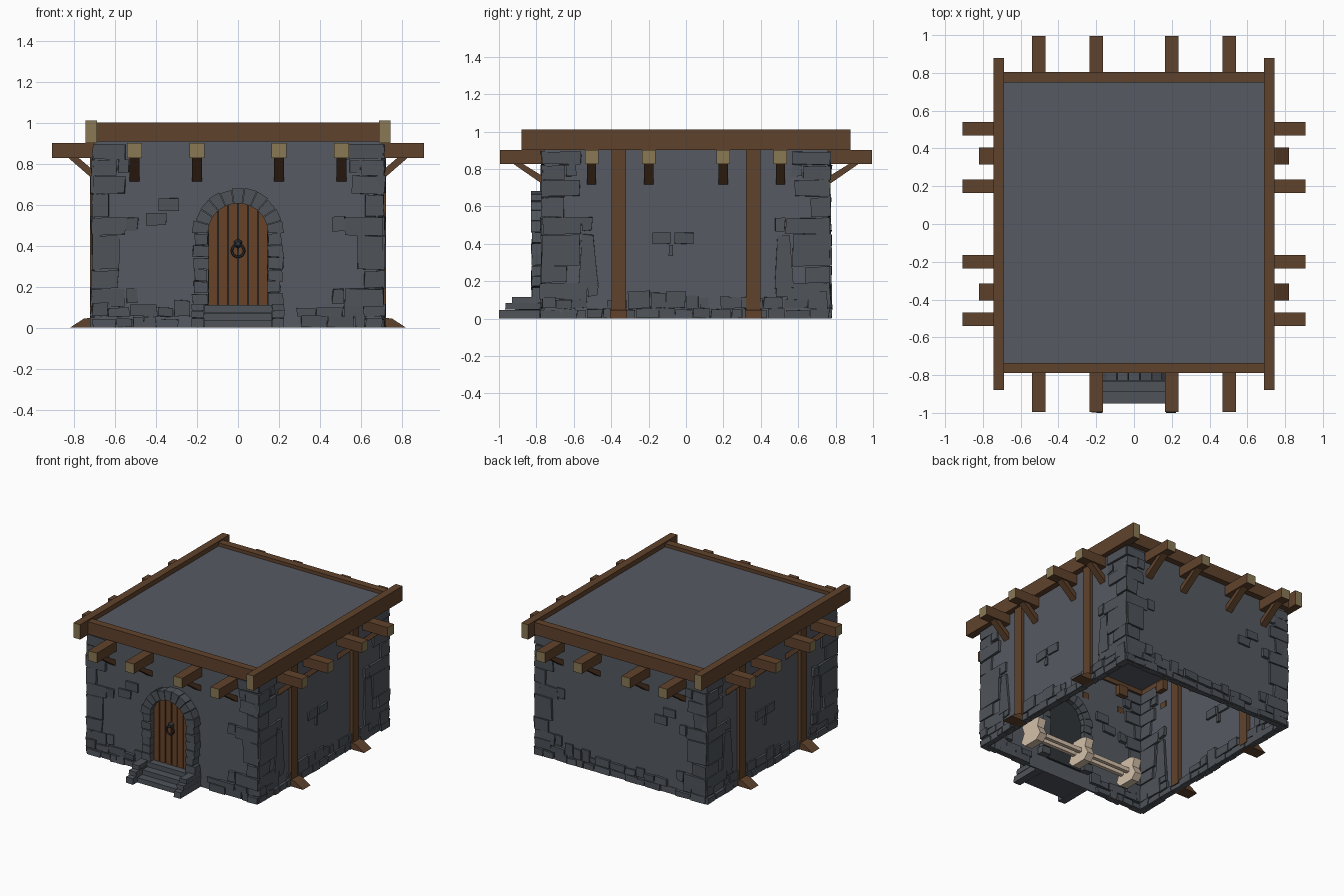
import bpy, bmesh, math, random
from mathutils import Matrix, Vector

random.seed(7)
cube = bpy.data.objects.get("Cube")
if cube:
    bpy.data.objects.remove(cube, do_unlink=True)


def material(name, r, g, b):
    m = bpy.data.materials.new(name)
    m.use_nodes = True
    m.diffuse_color = (r, g, b, 1)
    m.node_tree.nodes["Principled BSDF"].inputs["Base Color"].default_value = (r, g, b, 1)
    return m


WALL = material("slate wall", .092, .101, .121)
STONE = material("grey stone", .078, .088, .102)
WOOD = material("brown timber", .117, .055, .025)
CUT = material("cut timber end", .25, .19, .09)
DOOR = material("door wood", .14, .056, .022)
IRON = material("dark iron", .03, .035, .04)
PALE = material("pale wood", .66, .53, .40)


def finish(name, bm, mats, smooth=False):
    bmesh.ops.recalc_face_normals(bm, faces=bm.faces)
    me = bpy.data.meshes.new(name)
    bm.to_mesh(me)
    bm.free()
    for m in mats:
        me.materials.append(m)
    ob = bpy.data.objects.new(name, me)
    bpy.context.collection.objects.link(ob)
    if smooth:
        for p in me.polygons:
            p.use_smooth = True
    return ob


def add_box(bm, lo, hi, rot=None, jitter=0, taper=1):
    """Box from corner to corner, optionally roughened, tapered and turned about z."""
    lo, hi = Vector(lo), Vector(hi)
    mid, size = (lo + hi) / 2, hi - lo
    verts = bmesh.ops.create_cube(bm, size=1)["verts"]
    for v in verts:
        k = taper if v.co.z > 0 else 1
        p = Vector((v.co.x * size.x * k, v.co.y * size.y, v.co.z * size.z)) + mid
        p += Vector([random.uniform(-jitter, jitter) for _ in range(3)])
        p.z = max(p.z, 0)
        v.co = rot @ p if rot else p
    return verts


def add_prism(bm, points, place, depth):
    """Extrude a flat profile; place maps (a, b, offset) to a position."""
    near = [bm.verts.new(place(a, b, 0)) for a, b in points]
    far = [bm.verts.new(place(a, b, depth)) for a, b in points]
    bm.faces.new(near)
    bm.faces.new(far[::-1])
    for i in range(len(points)):
        j = (i + 1) % len(points)
        bm.faces.new((near[i], near[j], far[j], far[i]))


def box(name, lo, hi, mat):
    bm = bmesh.new()
    add_box(bm, lo, hi)
    return finish(name, bm, [mat])


# Each side: turn about z, wall distance, half width of the wall
SIDES = {"front": (0, .76, .70), "right": (90, .70, .76),
         "back": (180, .76, .70), "left": (270, .70, .76)}
# Quoin rows: bottom, top, reach along the wall
ROWS = [(.10, .19, .17), (.19, .28, .11), (.28, .45, .14), (.45, .54, .17),
        (.54, .65, .09), (.65, .74, .14), (.74, .82, .10), (.82, .895, .16)]

for side, (deg, dist, half) in SIDES.items():
    rot = Matrix.Rotation(math.radians(deg), 3, 'Z')
    along_x = side in ("front", "back")

    # Wall slab
    bm = bmesh.new()
    add_box(bm, (-half, -dist, 0), (half, -dist + .012, .95), rot)
    finish(side + "_wall", bm, [WALL])

    # Corner stones
    bm = bmesh.new()
    for s in (-1, 1):
        for i, (z0, z1, reach) in enumerate(ROWS):
            reach *= 1 if along_x else 1.3
            reach += random.uniform(-.02, .02)
            out = dist + random.uniform(.008, .018)
            inner, outer = half + .008 - reach, half + .008
            a, b = sorted((s * inner, s * outer))
            add_box(bm, (a, -out, z0 + .003), (b, -dist + .03, z1 - .003), rot, .005)
            if i % 3 == 0:
                a, b = sorted((s * (inner - .06), s * (inner - .005)))
                add_box(bm, (a, -out, z0 + .02), (b, -dist + .03, z1), rot, .006)
        if not along_x:
            a, b = sorted((s * .47, s * .58))
            add_box(bm, (a, -dist - .012, .16), (b, -dist + .03, .45), rot, .006, .6)
    finish(side + "_corner_stones", bm, [STONE])

    # Footing stones in two rough courses
    bm = bmesh.new()
    for base, low, high, chance in ((0, .04, .06, 1), (.055, .09, .15, .85)):
        x = -half - .01
        while x < half:
            w = min(random.uniform(.05, .14), half + .01 - x)
            clear = side != "front" or x + w < -.22 or x > .22
            if clear and w > .02 and random.random() < chance:
                add_box(bm, (x, -dist - random.uniform(.006, .02), base),
                        (x + w - .005, -dist + .035, random.uniform(low, high)), rot, .004)
            x += w
    finish(side + "_footing_stones", bm, [STONE])

    # Loose bricks showing through the wall
    spots = {"front": [(-.34, .60), (-.40, .53)], "back": [(.40, .60), (.33, .53)]}
    bm = bmesh.new()
    for x, z in spots.get(side, [(-.13, .43), (-.01, .43), (-.08, .365)]):
        w = .05 if along_x or z > .4 else .012
        add_box(bm, (x - w, -dist - .012, z - .03), (x + w, -dist + .03, z + .03), rot, .003)
    finish(side + "_loose_bricks", bm, [STONE])

    # Rafter stubs with pale cut ends
    bm = bmesh.new()
    tip = .995 if along_x else .908
    for x in (-.505, -.2, .2, .505):
        add_box(bm, (x - .036, -tip, .827), (x + .036, -dist + .05, .9), rot)
    outward = rot @ Vector((0, -1, 0))
    bm.normal_update()
    for f in bm.faces:
        f.material_index = int(f.normal.dot(outward) > .9)
    finish(side + "_rafters", bm, [WOOD, CUT])

    # Diagonal braces below the rafters
    bm = bmesh.new()
    reach = .16 if along_x else .12
    for x in (-.505, -.2, .2, .505):
        profile = [(dist - .02, .70), (dist - .02, .745), (dist + reach - .035, .835),
                   (dist + reach + .015, .835)]
        add_prism(bm, profile,
                  lambda a, b, o, x=x: rot @ Vector((x - .025 + o, -a, b)), .05)
    finish(side + "_braces", bm, [WOOD])

    # Posts with sloping feet
    if not along_x:
        bm = bmesh.new()
        for y in (-.36, .36):
            add_box(bm, (y - .038, -dist - .022, .03), (y + .038, -dist + .04, .91), rot)
            add_prism(bm, [(dist - .02, 0), (.82, 0), (.75, .045), (dist - .02, .05)],
                      lambda a, b, o, y=y: rot @ Vector((y - .045 + o, -a, b)), .09)
        finish(side + "_posts", bm, [WOOD])

# Roof and its timber frame
box("roof", (-.70, -.76, .94), (.70, .77, .975), WALL)
box("front_roof_beam", (-.69, -.79, .907), (.69, -.735, 1.0), WOOD)
box("back_roof_beam", (-.69, .75, .907), (.69, .805, 1.0), WOOD)
for name, s in (("left", 1), ("right", -1)):
    bm = bmesh.new()
    add_box(bm, (s * .715 - .028, -.88, .9), (s * .715 + .028, .88, 1.01))
    bm.normal_update()
    for f in bm.faces:
        f.material_index = int(abs(f.normal.y) > .9)
    finish(name + "_roof_beam", bm, [WOOD, CUT])

# Door: dark arched backing and separate planks
R, SPRING, SILL = .147, .46, .11


def arch_strip(x0, x1):
    steps = [x1 + (x0 - x1) * i / 8 for i in range(9)]
    top = [(x, SPRING + math.sqrt(max(R * R - x * x, 0))) for x in steps]
    return [(x0, SILL), (x1, SILL)] + top


bm = bmesh.new()
add_prism(bm, arch_strip(-R + .001, R - .001), lambda a, b, o: Vector((a, o - .772, b)), .04)
finish("door_backing", bm, [IRON])
bm = bmesh.new()
for i in range(6):
    x0 = -R + i * R / 3
    add_prism(bm, arch_strip(x0 + .003, x0 + R / 3 - .003),
              lambda a, b, o: Vector((a, o - .785, b)), .02)
finish("door_planks", bm, [DOOR])

# Door ring and mount
bpy.ops.mesh.primitive_torus_add(location=(0, -.80, .375), rotation=(math.pi / 2, 0, 0),
                                 major_radius=.03, minor_radius=.006,
                                 major_segments=16, minor_segments=6)
ring = bpy.context.object
ring.name = "door_ring"
ring.data.materials.append(IRON)
bpy.ops.mesh.primitive_cone_add(vertices=6, radius1=.026, radius2=.012, depth=.03,
                                location=(0, -.795, .41), rotation=(math.pi / 2, 0, 0))
mount = bpy.context.object
mount.name = "door_ring_mount"
mount.data.materials.append(IRON)

# Door surround: jamb blocks and arch stones
bm = bmesh.new()
for s in (-1, 1):
    for i in range(6):
        z = .11 + i * .0585
        a, b = sorted((s * .147, s * (.218 + random.uniform(-.012, .008))))
        add_box(bm, (a, -.825, z + .002), (b, -.70, z + .056), None, .004)
COUNT = 11
for i in range(COUNT):
    t0, t1 = (math.pi * (i + e) / COUNT for e in (.03, .97))
    r = .218 + random.uniform(-.006, .008)
    quad = [(q * math.cos(t), SPRING + q * math.sin(t))
            for q, t in ((R, t0), (r, t0), (r, t1), (R, t1))]
    add_prism(bm, quad, lambda a, b, o: Vector((a, o - .828, b)), .128)
finish("door_surround", bm, [STONE])

# Entrance steps and stepped side blocks
bm = bmesh.new()
for top, y in ((.036, -.95), (.072, -.89), (.11, -.835)):
    add_box(bm, (-.166, y, top - .036), (.166, -.75, top))
finish("entrance_steps", bm, [STONE])
bm = bmesh.new()
for s in (-1, 1):
    for z0, z1, y in ((0, .045, -.998), (.047, .082, -.965), (.084, .115, -.93)):
        a, b = sorted((s * .168, s * .225))
        add_box(bm, (a, y, z0), (b, -.75, z1), None, .002)
finish("step_side_blocks", bm, [STONE])

# Indoor stand: three shaped supports joined by two rails
bm = bmesh.new()
half_profile = [(.06, .03), (.10, .07), (.07, .13), (.09, .19), (.04, .21)]
profile = half_profile + [(-a, b) for a, b in reversed(half_profile)]
for x in (-.42, 0, .42):
    add_prism(bm, profile, lambda a, b, o, x=x: Vector((x - .03 + o, a - .55, b)), .06)
for y in (-.59, -.53):
    add_box(bm, (-.42, y - .014, .10), (.42, y + .014, .13))
finish("indoor_stand", bm, [PALE])
